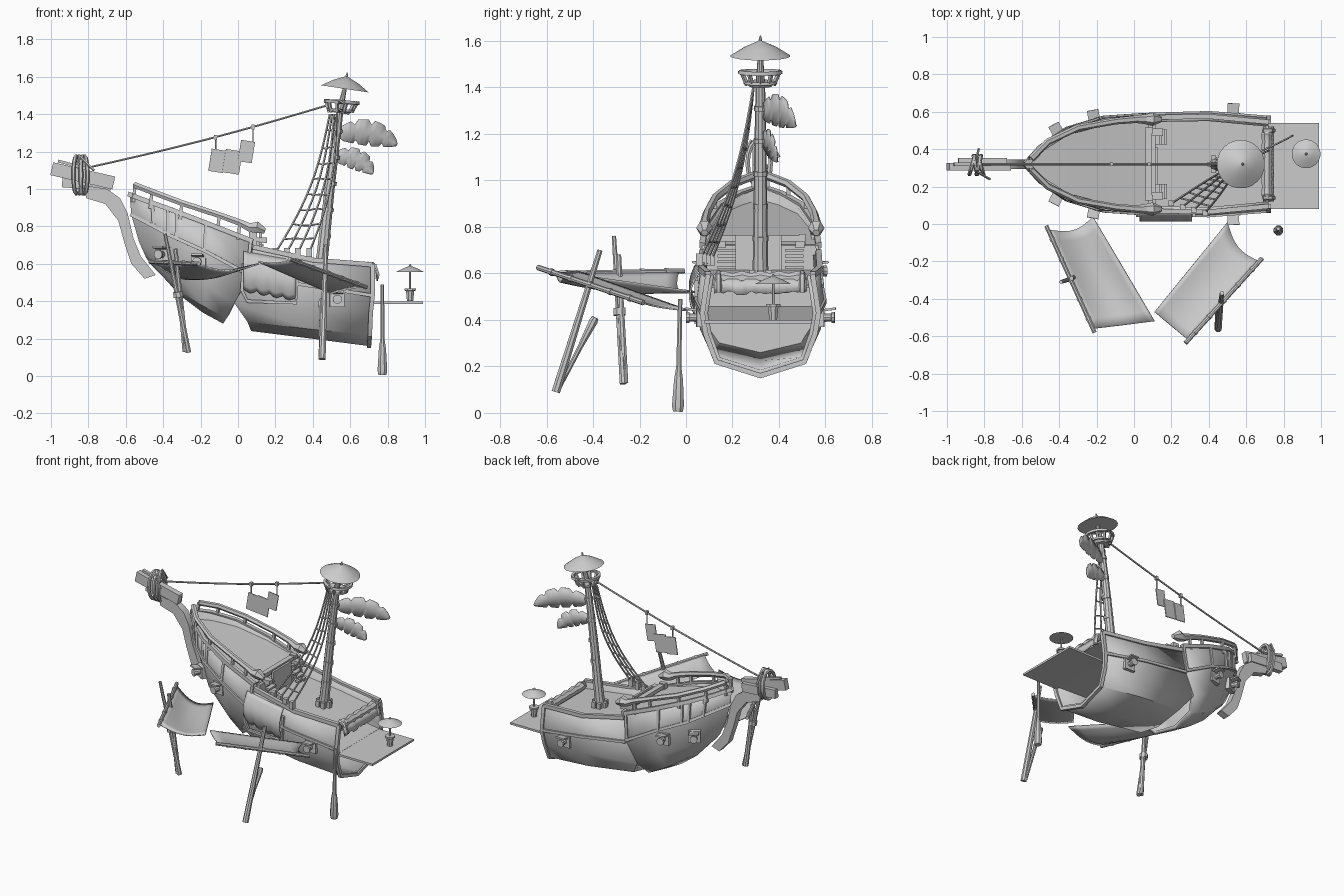
import bpy, bmesh, random
from math import sin, cos, pi, radians
from mathutils import Vector as V, Euler

if "Cube" in bpy.data.objects:
    bpy.data.objects.remove(bpy.data.objects["Cube"])
random.seed(3)
CY = 0.32  # ship centre line

def mesh(name, verts, faces, thick=0, offset=-1.0):
    me = bpy.data.meshes.new(name)
    me.from_pydata([tuple(v) for v in verts], [], faces)
    bm = bmesh.new(); bm.from_mesh(me)
    bmesh.ops.remove_doubles(bm, verts=bm.verts, dist=1e-4)
    bm.to_mesh(me); bm.free()
    o = bpy.data.objects.new(name, me)
    bpy.context.collection.objects.link(o)
    if thick:
        m = o.modifiers.new("thickness", 'SOLIDIFY')
        m.thickness, m.offset = thick, offset
    return o

def loft(name, rows, thick=0, offset=-1.0):
    n = len(rows[0])
    faces = [(i*n+j, i*n+j+1, (i+1)*n+j+1, (i+1)*n+j) for i in range(len(rows)-1) for j in range(n-1)]
    return mesh(name, [p for r in rows for p in r], faces, thick, offset)

def tube(name, pts, r, sides=8, closed=False):
    pts = [V(p) for p in pts]; n = len(pts)
    rs = r if isinstance(r, (list, tuple)) else [r]*n
    span = (pts[n//2 if closed else -1]-pts[0]).normalized()
    ref = V((1, 0, 0)) if closed or abs(span.y) > .8 else V((0, 1, 0))
    verts = []
    for i, p in enumerate(pts):
        a, b = (pts[i-1], pts[(i+1) % n]) if closed else (pts[max(i-1, 0)], pts[min(i+1, n-1)])
        d = (b-a).normalized(); u = d.cross(ref).normalized(); w = d.cross(u)
        for k in range(sides):
            t = 2*pi*(k+.5)/sides
            verts.append(p+rs[i]*(u*cos(t)+w*sin(t)))
    m = n if closed else n-1
    faces = [(i*sides+k, i*sides+(k+1) % sides, (i+1) % n*sides+(k+1) % sides, (i+1) % n*sides+k) for i in range(m) for k in range(sides)]
    if not closed:
        faces += [tuple(range(sides))[::-1], tuple(range((n-1)*sides, n*sides))]
    return mesh(name, verts, faces)

def box(name, c, size, rot=(0, 0, 0)):
    R = Euler([radians(a) for a in rot]).to_matrix()
    vs = [V(c)+R @ V((x*size[0]/2, y*size[1]/2, z*size[2]/2)) for x in (-1, 1) for y in (-1, 1) for z in (-1, 1)]
    return mesh(name, vs, [(0, 1, 3, 2), (4, 6, 7, 5), (0, 4, 5, 1), (2, 3, 7, 6), (0, 2, 6, 4), (1, 5, 7, 3)])

def prism(name, outline, y0, y1):
    n = len(outline)
    vs = [(x, y, z) for y in (y0, y1) for x, z in outline]
    return mesh(name, vs, [tuple(range(n)), tuple(range(n, 2*n))[::-1]] + [(i, i+n, (i+1) % n+n, (i+1) % n) for i in range(n)])

def ring(c, a, b, n=20, axis='z', tilt=0):
    pts = [(a*cos(2*pi*i/n), b*sin(2*pi*i/n)) for i in range(n)]
    if axis == 'z':
        return [(c[0]+p, c[1]+q, c[2]-tilt*p) for p, q in pts]
    return [(c[0]+tilt*p, c[1]+p, c[2]+q) for p, q in pts]

# hull stations: (x, half width, z) from gunwale to keel, two broken halves
BOW = [[(-.58, 0, .97), (-.57, 0, .86), (-.53, 0, .72), (-.49, 0, .63), (-.46, 0, .59)],
       [(-.50, .09, .94), (-.49, .10, .82), (-.46, .075, .67), (-.43, .04, .57), (-.41, 0, .54)],
       [(-.36, .18, .89), (-.36, .19, .75), (-.34, .16, .56), (-.32, .10, .46), (-.31, 0, .43)],
       [(-.15, .235, .81), (-.16, .25, .66), (-.17, .225, .48), (-.18, .15, .37), (-.19, 0, .34)],
       [(.08, .25, .72), (.06, .265, .54), (-.02, .25, .39), (-.06, .18, .31), (-.08, 0, .28)]]
STERN = [[(.08, .25, .69), (.06, .265, .53), (-.02, .25, .39), (.05, .19, .29), (.07, 0, .24)],
         [(.40, .255, .62), (.40, .275, .48), (.40, .26, .36), (.39, .21, .25), (.39, 0, .20)],
         [(.72, .225, .595), (.72, .25, .43), (.71, .235, .34), (.705, .19, .22), (.70, 0, .16)]]
side = lambda p, s, out=0: (p[0], CY+s*(p[1]+out), p[2])
for nm, st in (("bow_hull", BOW), ("stern_hull", STERN)):
    loft(nm, [[side(p, -1) for p in r]+[side(p, 1) for p in r[-2::-1]] for r in st], .025)
    for s in (-1, 1):
        tube(nm+"_gunwale", [side(r[0], s) for r in st], .018, 4)
        tube(nm+"_wale", [side(r[1], s) for r in st], .013, 4)
# vertical ribs on the bow planking
for s in (-1, 1):
    for u in (1.3, 1.9, 2.15, 2.9, 3.95):
        i = int(u); f = u-i
        tube("bow_rib", [side(V(BOW[i][j]).lerp(V(BOW[i+1][j]), f), s) for j in (0, 1)], .012, 4)
# stern edge frame
tube("stern_frame", [side(p, -1) for p in STERN[2]]+[side(p, 1) for p in STERN[2][-2::-1]], .016, 4)

# decks
deck = lambda nm, pts: loft(nm, [[(x, CY+w, z), (x, CY-w, z)] for x, w, z in pts], .012)
deck("foredeck", [(-.56, .005, .92), (-.50, .08, .902), (-.36, .172, .86), (-.15, .228, .795), (.08, .245, .725)])
deck("stern_deck", [(.08, .24, .62), (.40, .25, .58), (.715, .22, .55)])
deck("cabin_floor", [(.08, .25, .46), (.40, .25, .43), (.72, .235, .40)])
box("stern_platform", (.85, .31, .392), (.28, .46, .014))
loft("bulkhead", [[(.105, CY-w, z), (.105, CY+w, z)] for w, z in ((.24, .72), (.245, .5), (.235, .38), (.18, .29), (.01, .24))], .02, 0)
box("bulkhead_door", (.12, CY-.01, .69), (.015, .2, .15))
box("bulkhead_beam", (.08, CY, .75), (.035, .37, .025))
for s in (-1, 1):
    box("bulkhead_post", (.08, CY+s*.18, .71), (.045, .03, .12))
    box("beam_cap", (.12, CY+s*.17, .725), (.07, .04, .03))
    for k in range(4):
        box("stair_step", (.12+.014*k, CY+s*.145, .70-.025*k), (.03, .08, .012))

# raised bow rails with scroll ends and posts
RAIL = [(-.55, .03, 1.02), (-.46, .12, .985), (-.30, .195, .925), (-.10, .23, .86), (.01, .24, .82), (.06, .24, .795), (.10, .24, .795), (.145, .24, .775)]
for s in (-1, 1):
    tube("bow_rail", [side(p, s) for p in RAIL], [.018]*4+[.02, .026, .036, .016], 6)
    for x, w, z in RAIL[:5]:
        tube("rail_post", [(x, CY+s*w, z), (x-.01, CY+s*w, z-.09)], .012, 4)

# curved stem, bowsprit beams and lashing
prism("stem", [(-.44, .54), (-.50, .52), (-.57, .60), (-.61, .72), (-.64, .83), (-.71, .92), (-.81, .95), (-.83, 1.02),
               (-.70, 1.0), (-.63, .95), (-.59, .87), (-.56, .74), (-.52, .64)], CY-.025, CY+.025)
box("bowsprit_upper", (-.83, .305, 1.07), (.34, .04, .07), (0, 13, 0))
box("bowsprit_lower", (-.81, .335, 1.03), (.26, .035, .06), (0, 4, 0))
box("bowsprit_splint", (-.89, .32, 1.13), (.15, .02, .015), (0, 15, 0))
for dx, t in ((-.025, .3), (-.008, -.2), (.01, .25), (.02, -.3)):
    tube("bow_lashing", ring((-.84+dx, CY-.005, 1.075), .05, .1, 16, 'x', t), .011, 6, True)
for s in (-1, 1):
    tube("lashing_tail", [(-.83, CY, 1.15), (-.84, CY+s*.04, 1.17), (-.80-.03*s, CY+s*.08, 1.1)], .007, 5)

# mast, crow's nest, top parasol
MAST = [(.44, CY, .57), (.452, CY, .65), (.49, CY, 1.0), (.515, CY, 1.2), (.545, CY, 1.42), (.58, CY, 1.58)]
tube("mast", MAST, [.036, .033, .028, .025, .02, .008], 10)
for k in range(5):
    z = .74+.14*k; x = .463+.12*(z-.74)
    tube("mast_band", [(x, CY, z), (x+.003, CY, z+.02)], .034-.007*k/5, 10)
for k in range(6):
    a = k*pi/3
    box("mast_wedge", (.445+.04*cos(a), CY+.04*sin(a), .59), (.025, .025, .05))
tube("nest_floor", [(.545, CY, 1.405), (.548, CY, 1.425)], [.05, .062], 14)
tube("nest_rim", ring((.555, CY, 1.465), .086, .086, 18, tilt=.08), .012, 4, True)
tube("nest_lower_ring", ring((.548, CY, 1.42), .066, .066, 18, tilt=.08), .009, 4, True)
for k in range(10):
    a = 2*pi*k/10
    tube("nest_baluster", [(.547+.06*cos(a), CY+.06*sin(a), 1.41), (.555+.084*cos(a), CY+.084*sin(a), 1.465)], .01, 5)

def parasol(nm, base, tip, r):
    b, t = V(base), V(tip); m = b.lerp(t, .55)
    tube(nm+"_canopy", [b, m, t], [r, r*.55, .004], 20)
    tube(nm+"_spike", [t, t+(t-b)*.3], [.008, .003], 6)
parasol("top_parasol", (.571, CY, 1.535), (.581, CY, 1.602), .13)
parasol("table_parasol", (.92, .375, .555), (.92, .375, .588), .077)
tube("table_parasol_pole", [(.92, .375, .40), (.92, .375, .58)], .006, 6)
tube("table_pot", [(.92, .375, .40), (.92, .375, .455), (.92, .375, .456), (.92, .375, .468)], [.018, .024, .033, .033], 8)

# shroud net on the near side
def shroud(i, t):
    b, e = V((.20+.06*i, .11-.017*i, .66)), V((.49+.012*i, .29, 1.40))
    return b.lerp(e, t)+V((.04, .03, -.02))*sin(pi*t)
for i in range(4):
    tube("shroud_rope", [shroud(i, t/10) for t in range(11)], .006, 5)
    box("shroud_block", shroud(i, 0), (.03, .03, .05))
for k in range(1, 9):
    tube("ratline", [shroud(i, k/9+random.uniform(-.01, .01)) for i in range(4)], .005, 5)

# forestay with hanging cloths
stay = lambda x: 1.11+(x+.82)*.26-.015*sin(pi*(x+.82)/1.31)
tube("forestay", [(x, CY, stay(x)) for x in [-.82+1.31*k/8 for k in range(9)]], .006, 6)
for x, z in ((-.12, 1.2), (.08, 1.25)):
    tube("cloth_hook", [(x, CY, z), (x, CY, stay(x)+.01)], .004, 5)
    box("cloth_peg", (x, CY, stay(x)), (.018, .02, .025))
for x, z, w, h in ((-.11, 1.15, .08, .12), (-.03, 1.145, .09, .125), (.045, 1.2, .075, .115)):
    box("hanging_cloth", (x, CY, z), (w, .006, h), (0, 9, 4))

# palm leaves tied to the mast
def leaf(nm, a, m, e, w):
    a, m, e = V(a), V(m), V(e); rows = []
    for i in range(21):
        t = i/20; p = a*(1-t)**2+m*2*t*(1-t)+e*t*t
        d = (2*(1-t)*(m-a)+2*t*(e-m)).normalized()
        u = V((0, 0, 1)); u = (u-d*u.dot(d)).normalized()
        h = w*max(.05, sin(pi*min(1, .08+t*.92)))**.6*(.65 if i % 5 == 0 else 1)
        rows.append([p-u*h, p+V((0, .006, 0)), p+u*h])
    loft(nm, rows, .004, 0)
leaf("large_leaf", (.54, .33, 1.29), (.72, .40, 1.335), (.85, .47, 1.235), .07)
leaf("small_leaf", (.52, .33, 1.17), (.66, .36, 1.185), (.72, .39, 1.08), .058)

# sail awnings: four corners, sag, and a spar on the outer edge
def awning(nm, A, B, C, D, sag):
    A, B, C, D = map(V, (A, B, C, D)); n = 10; rows = []
    for i in range(n+1):
        u = i/n
        r = [A.lerp(B, u).lerp(D.lerp(C, u), v/n) for v in range(n+1)]
        rows.append([p-V((0, 0, sag*sin(pi*u)*(.6+.4*sin(pi*j/n)))) + (D-A)*.07*sin(pi*u)*(1-j/n)
                     for j, p in enumerate(r)])
    loft(nm, rows, .008, 0)
    tube(nm+"_spar", [A+(A-D)*.04, D+(D-A)*.04], .012, 8)
    for k in range(5):
        p = A.lerp(D, .1+.2*k); d = (D-A).normalized()*.008
        tube(nm+"_tie", [p-d, p+d], .015, 8)
awning("left_awning", (-.46, -.03, .61), (-.22, .04, .52), (.11, -.52, .60), (-.22, -.56, .60), .06)
awning("right_awning", (.67, -.20, .48), (.50, .01, .44), (.11, -.47, .61), (.29, -.62, .62), .02)

# poles and oars on the ground
tube("right_pole", [(.45, -.56, .09), (.47, -.37, .70)], [.02, .012], 8)
tube("left_pole", [(-.265, -.27, .125), (-.39, -.31, .76)], [.016, .01], 8)
tube("left_pole_brace", [(-.28, -.265, .13), (-.335, -.29, .68)], [.018, .012], 8)
tube("left_lashing", [(-.318, -.285, .42), (-.322, -.287, .45)], .028, 8)
def oar(nm, blade, grip, w):
    b, g = V(blade), V(grip)
    tube(nm, [b, b.lerp(g, .05), b.lerp(g, .28), b.lerp(g, .40), g], [w*.8, w, w*.75, .012, .01], 8)
oar("standing_oar", (.772, -.035, .005), (.772, -.025, .49), .028)
oar("leaning_oar", (.45, -.39, .41), (.44, -.55, .10), .02)

# gun ports with barrels and open lids
for s in (-1, 1):
    for x, w, z, yaw in ((-.40, .155, .65, 28), (-.21, .225, .61, 10), (.53, .26, .41, -2)):
        y = CY+s*w; a = radians(yaw); d = V((-sin(a), s*cos(a), 0)); p = V((x, y, z))
        box("gun_port", p, (.08, .03, .08), (0, 0, s*yaw))
        tube("gun_barrel", [p, p+d*.045, p+d*.046, p+d*.06], [.02, .018, .025, .025], 10)
        box("gun_lid", p+d*.035+V((0, 0, .035)), (.062, .06, .01), (s*8, 0, s*yaw))

# draped cloth over the side opening, its sill, and the stern roll with curtain
rows = []
for i in range(17):
    x = .03+.28*i/16; low = .445-.02*abs(sin(i*.8))
    rows.append([(x, .062-.045*sin(pi*v/9), .665-.05*i/16+(low-.64)*v/8) for v in range(9)])
loft("side_drape", rows, .008, 0)
tube("side_opening_frame", [(.03, .045, .60), (.02, .045, .46), (.05, .048, .40), (.31, .045, .39), (.32, .045, .57)], .012, 4)
tube("stern_roll", [(.71, .12+.04*k, .575+.006*(k % 2)) for k in range(11)], [.02]+[.032, .028]*4+[.032, .02], 8)
loft("stern_curtain", [[(.735, .12+.4*i/20, .575), (.745, .12+.4*i/20, .515+random.uniform(-.01, .01))] for i in range(21)], .006, 0)
for y in (.14, .50):
    tube("stern_scroll", [(.69, y, .60), (.73, y, .59), (.745, y, .54), (.74, y, .52)], .014, 6)

# shading: keep sharp edges crisp, decks stay flat
for o in bpy.context.scene.objects:
    flat = "deck" in o.name or "floor" in o.name or "bulkhead" in o.name
    o.select_set(not flat)
    if not flat:
        bpy.context.view_layer.objects.active = o
bpy.ops.object.shade_smooth_by_angle(angle=radians(30))
